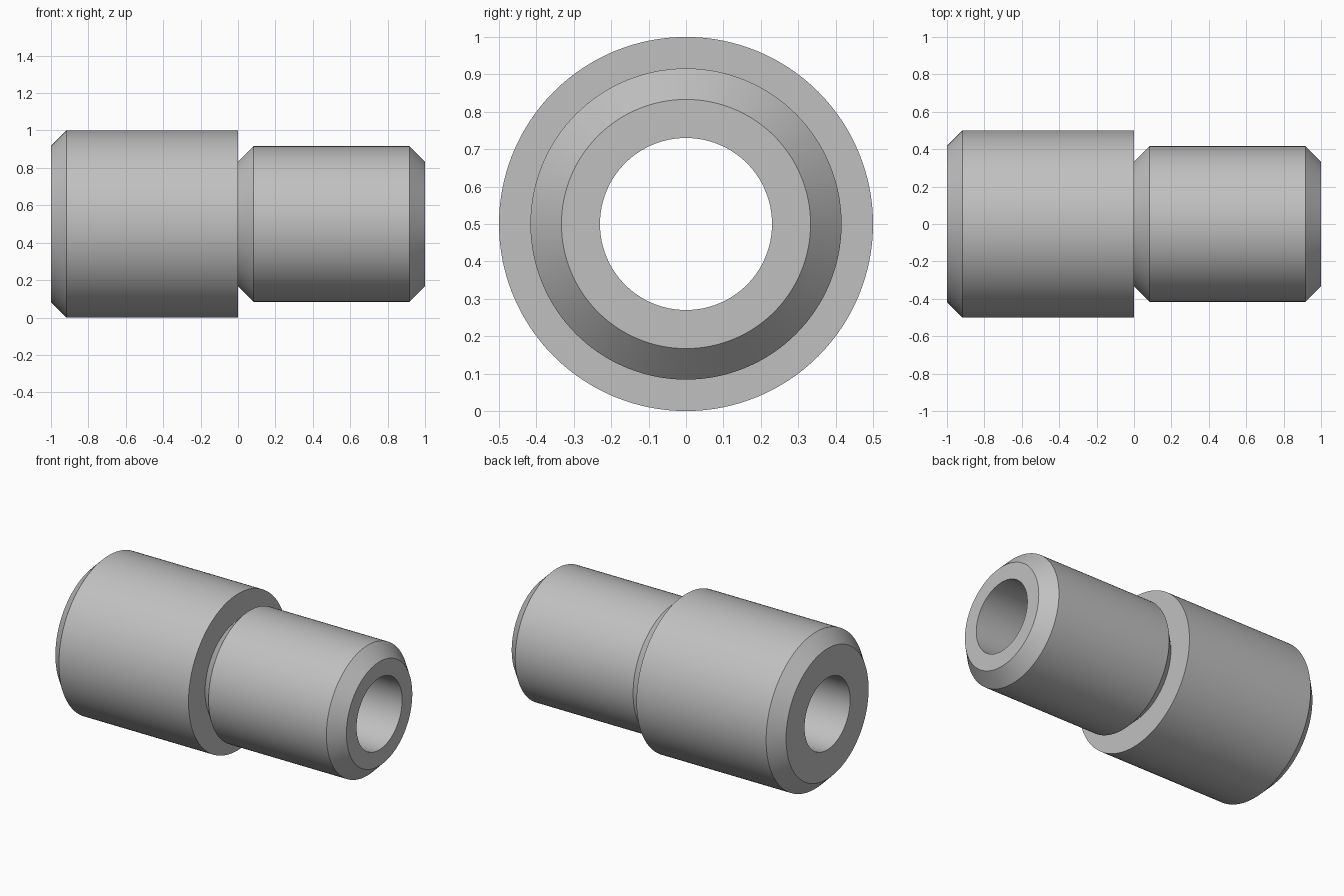
import bpy, bmesh, math
from mathutils import Vector

if "Cube" in bpy.data.objects:
    bpy.data.objects.remove(bpy.data.objects["Cube"], do_unlink=True)

SEGMENTS = 128
BODY_R, NECK_R, BORE_R = 0.5, 0.416, 0.23
CHAMFER = 0.083
AXIS_Z = 0.5

# Plain grey metal
grey = bpy.data.materials.new("grey_metal")
grey.use_nodes = True
colour = (0.53, 0.53, 0.53, 1)
grey.diffuse_color = colour
grey.node_tree.nodes["Principled BSDF"].inputs["Base Color"].default_value = colour


def turned_part(name, profile):
    """Revolve a closed (x, radius) profile around the horizontal x axis."""
    bm = bmesh.new()
    rings = []
    for x, r in profile:
        rings.append([bm.verts.new((x, r * math.cos(a), r * math.sin(a)))
                      for a in (math.tau * i / SEGMENTS for i in range(SEGMENTS))])
    for k, ring in enumerate(rings):
        after = rings[(k + 1) % len(rings)]
        for i in range(SEGMENTS):
            j = (i + 1) % SEGMENTS
            bm.faces.new((ring[i], ring[j], after[j], after[i]))
    bmesh.ops.recalc_face_normals(bm, faces=bm.faces)
    mesh = bpy.data.meshes.new(name)
    bm.to_mesh(mesh)
    bm.free()
    mesh.materials.append(grey)
    obj = bpy.data.objects.new(name, mesh)
    obj.location = Vector((0, 0, AXIS_Z))
    bpy.context.collection.objects.link(obj)
    bpy.ops.object.select_all(action='DESELECT')
    obj.select_set(True)
    bpy.context.view_layer.objects.active = obj
    bpy.ops.object.shade_smooth_by_angle(angle=math.radians(30))
    return obj


# Stepped sleeve: wide body, chamfered spigot and a straight through bore
turned_part("stepped_sleeve", [
    (-1, BORE_R), (-1, BODY_R - CHAMFER), (-1 + CHAMFER, BODY_R), (0, BODY_R),
    (0, NECK_R - CHAMFER), (CHAMFER, NECK_R),
    (1 - CHAMFER, NECK_R), (1, NECK_R - CHAMFER), (1, BORE_R),
])
